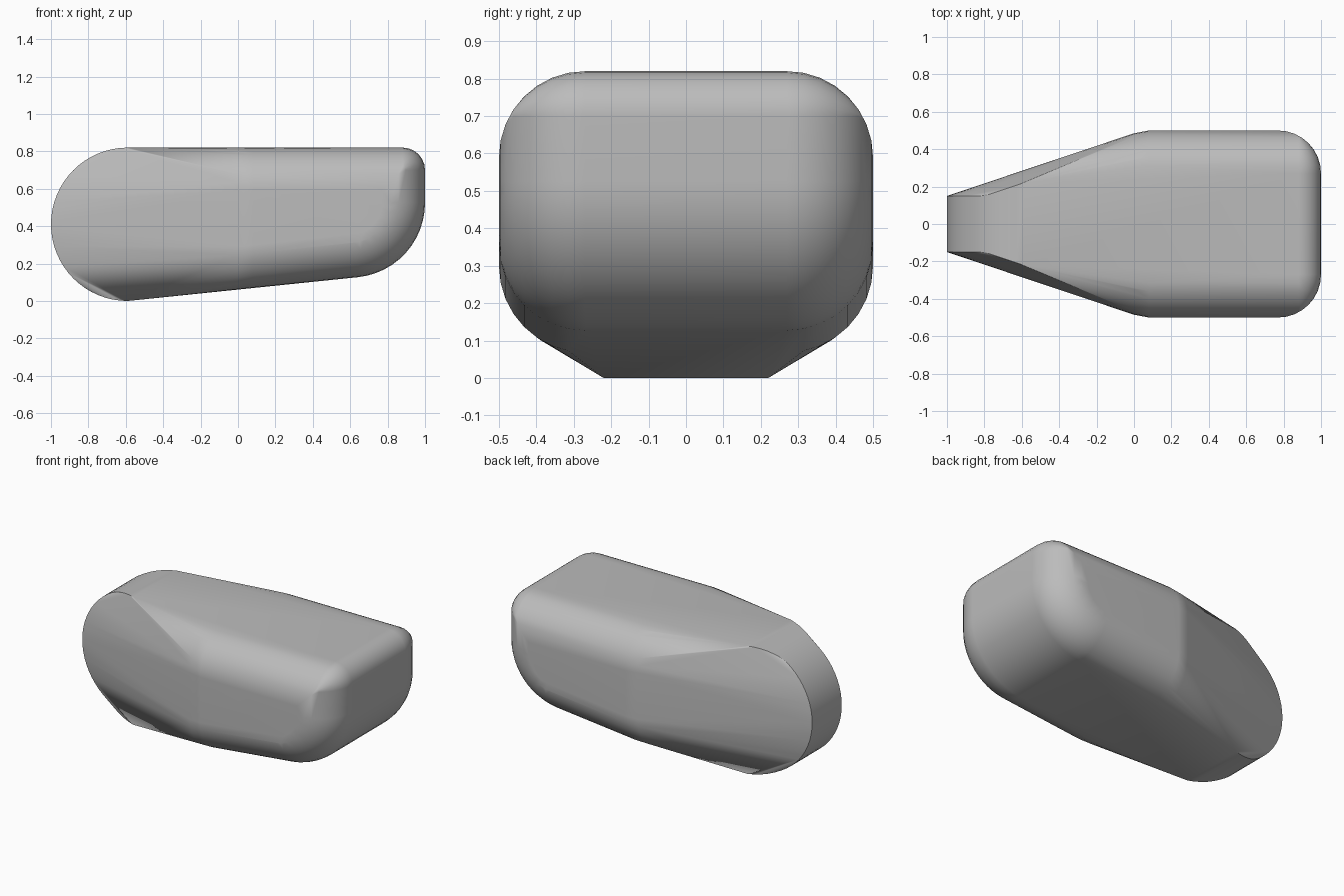
import bpy
import bmesh
from math import sin, cos, radians, sqrt

old = bpy.data.objects.get("Cube")
if old:
    bpy.data.objects.remove(old, do_unlink=True)

grey = bpy.data.materials.new("plain grey")
grey.use_nodes = True
colour = (0.5, 0.5, 0.5, 1)
grey.diffuse_color = colour
grey.node_tree.nodes["Principled BSDF"].inputs["Base Color"].default_value = colour

TOP, EDGE, FLAT = 0.82, 0.23, 0.27   # body top, side rounding, flat half width
NOSE_X, NOSE_R = -0.59, 0.41         # round nose
SLOPE = 0.105                        # rise of the underside
BACK_R, LIP_R = 0.40, 0.12           # lower and upper rounding of the back end


def arc(cx, cz, r, start, end, steps):
    for i in range(steps + 1):
        a = radians(start + (end - start) * i / steps)
        yield cx + r * cos(a), cz + r * sin(a)


def body_profile(d):
    """Side profile of the wide body, inset by d."""
    under = 0.06 + d * sqrt(1 + SLOPE ** 2)
    pts = [(x, z) for x in (0.0, 0.08) for z in (under + SLOPE * x, TOP - d)]
    pts += arc(1 - BACK_R, 0.525, BACK_R - d, 0, -84, 12)
    r = max(LIP_R - d, 0.0)
    inset = max(d, LIP_R)
    pts += arc(1 - inset, TOP - inset, r, 0, 90, 6)
    return pts


bm = bmesh.new()

# Wide body: inset profiles stacked outwards make the rounded sides
for step in range(9):
    a = radians(90 * step / 8)
    y = FLAT + EDGE * sin(a)
    for x, z in body_profile(EDGE * (1 - cos(a))):
        taper = 0.97 if x < 0.01 else 1.0
        for side in (-1, 1):
            bm.verts.new((x, side * y * taper, z))

# Round nose: narrow rim that flares towards its top and bottom
for x, z in arc(NOSE_X, NOSE_R, NOSE_R, 90, 270, 32):
    flare = max(0.0, (x + 0.8) / (NOSE_X + 0.8))
    for side in (-1, 1):
        bm.verts.new((x, side * (0.15 + 0.07 * flare), z))

# Skin stretched over both
bmesh.ops.remove_doubles(bm, verts=bm.verts, dist=0.0005)
hull = bmesh.ops.convex_hull(bm, input=bm.verts)
spare = {v for v in hull["geom_interior"] + hull["geom_unused"]
         if isinstance(v, bmesh.types.BMVert)}
bmesh.ops.delete(bm, geom=list(spare), context="VERTS")
bmesh.ops.dissolve_limit(bm, angle_limit=radians(0.8), verts=bm.verts, edges=bm.edges)
bmesh.ops.recalc_face_normals(bm, faces=bm.faces)

mesh = bpy.data.meshes.new("tapered_body")
bm.to_mesh(mesh)
bm.free()
mesh.materials.append(grey)
body = bpy.data.objects.new("tapered_body", mesh)
bpy.context.collection.objects.link(body)

# Smooth shading with crisp nose rim
bpy.ops.object.select_all(action="DESELECT")
body.select_set(True)
bpy.context.view_layer.objects.active = body
bpy.ops.object.shade_smooth_by_angle(angle=radians(30))
weighted = body.modifiers.new("even_shading", "WEIGHTED_NORMAL")
weighted.keep_sharp = True
